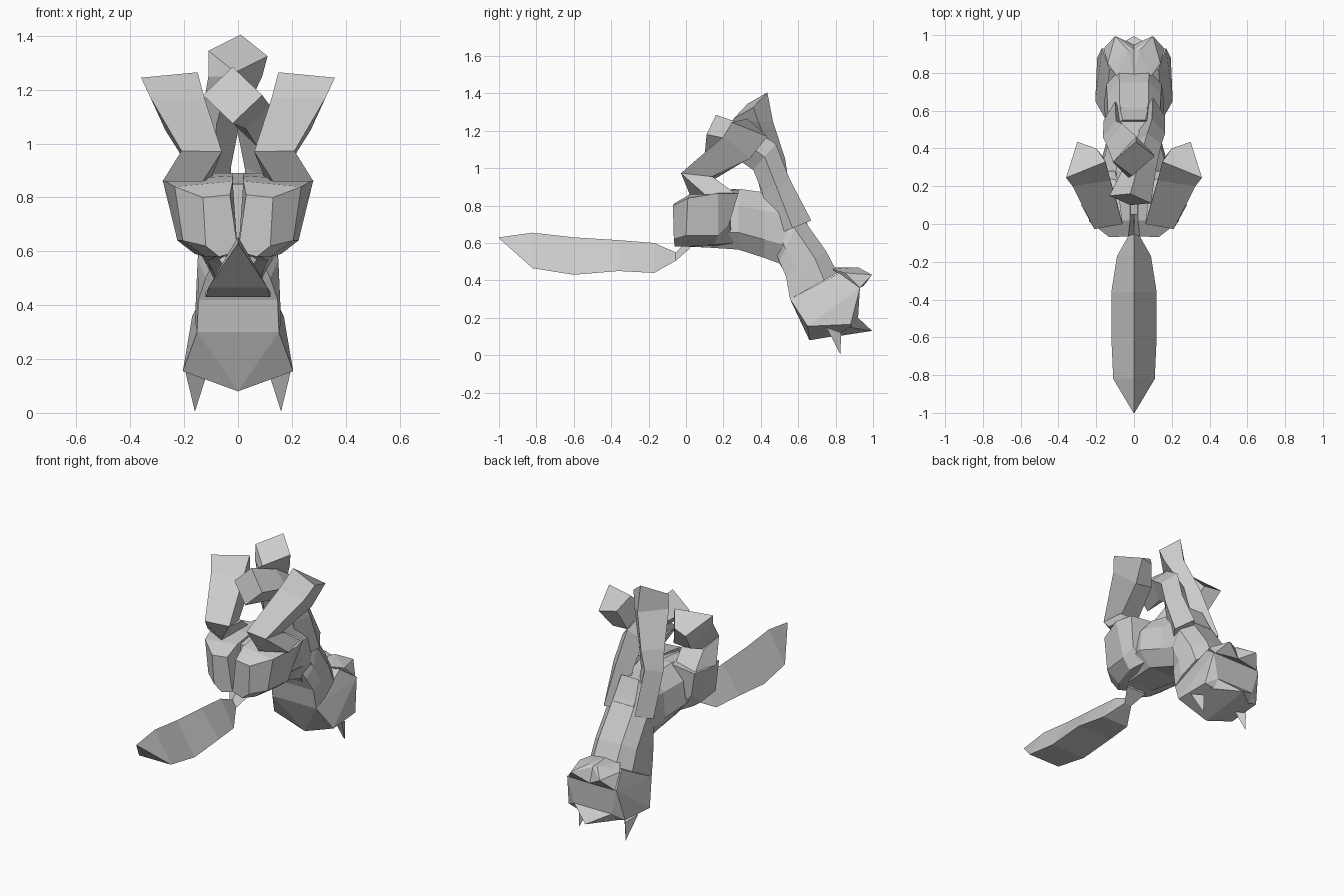
import bpy, bmesh
from mathutils import Vector


def make(name, rings, mirror=False):
    """Loft a list of equal-length point rings into a closed flat-faced mesh."""
    bm = bmesh.new()
    vs = [[bm.verts.new(p) for p in r] for r in rings]
    n = len(rings[0])
    for a, b in zip(vs, vs[1:]):
        for i in range(n):
            j = (i + 1) % n
            bm.faces.new((a[i], a[j], b[j], b[i]))
    bm.faces.new(vs[0][::-1])
    bm.faces.new(vs[-1])
    return finish(name, bm, mirror)


def hull(name, pts, mirror=False):
    bm = bmesh.new()
    for p in pts:
        bm.verts.new(p)
    bmesh.ops.convex_hull(bm, input=bm.verts[:])
    return finish(name, bm, mirror)


def finish(name, bm, mirror):
    bmesh.ops.remove_doubles(bm, verts=bm.verts[:], dist=0.001)
    bmesh.ops.recalc_face_normals(bm, faces=bm.faces[:])
    me = bpy.data.meshes.new(name)
    bm.to_mesh(me)
    bm.free()
    ob = bpy.data.objects.new(name, me)
    bpy.context.collection.objects.link(ob)
    if mirror:
        m = ob.modifiers.new("mirror", 'MIRROR')
        m.use_mirror_merge = False
    return ob


def body_ring(y0, z0, y1, z1, w, f=0.6, g=0.5):
    """Octagon across the midline from (y0,z0) to (y1,z1)."""
    half = [(0, f), (.28, 1), (.72, .92), (1, g)]
    pts = [(w * k, y0 + (y1 - y0) * t, z0 + (z1 - z0) * t) for t, k in half]
    return pts + [(-x, y, z) for x, y, z in reversed(pts)]


def limb(name, path):
    """Four-sided limb; every station is centre, side vector, depth vector."""
    rings = []
    for c, s, d in path:
        c, s, d = Vector(c), Vector(s), Vector(d)
        rings.append([c + s, c + d, c - s, c - d])
    make(name, rings)


# Tail: triangular section with a top ridge
tail = [(-1, .63, .625, .003), (-.82, .655, .465, .11), (-.6, .63, .43, .12),
        (-.36, .615, .45, .12), (-.17, .60, .44, .09), (-.055, .55, .505, .025),
        (.02, .62, .57, .07)]
make("tail", [[(0, y, t), (w, y, b), (-w, y, b)] for y, t, b, w in tail])

# Torso
make("torso", [body_ring(*s) for s in [
    (.05, .58, .05, .85, .14), (.28, .565, .28, .89, .19), (.42, .52, .42, .87, .15),
    (.5, .49, .55, .86, .14), (.53, .44, .62, .74, .14)]])

# Neck and head, hanging down at the back
make("head", [body_ring(*s) for s in [
    (.46, .60, .55, .88, .12), (.5, .50, .615, .745, .15, .8), (.535, .42, .75, .555, .155, .95),
    (.556, .3, .81, .44, .16, .95)]])
hull("face", [(s * x, y, z) for s in (1, -1) for x, y, z in [
    (.152, .556, .3), (.205, .65, .155), (.195, .88, .165), (.17, .93, .36),
    (.155, .8, .36), (.13, .82, .44), (.13, .92, .2), (0, .66, .08), (0, .9, .12)]])
hull("chin_point", [(0, .995, .13), (.13, .92, .2), (-.13, .92, .2), (.15, .87, .15),
                    (-.15, .87, .15), (0, .8, .1)])
hull("brow", [(.09, .78, .46), (.14, .85, .44), (.1, .995, .43), (.03, .92, .47),
              (.16, .93, .36), (0, .95, .37), (0, .92, .46), (0, .79, .47)], True)
hull("ear", [(.16, .825, .005), (.195, .75, .15), (.12, .78, .13), (.16, .83, .12)], True)

# Thighs
make("thigh", [
    [(0, -.055, .6), (.07, -.06, .58), (.12, -.065, .62), (.13, -.07, .8), (.03, -.065, .81)],
    [(0, -.01, .58), (.12, 0, .58), (.205, 0, .64), (.235, .01, .84), (.02, .02, .86)],
    [(0, .15, .575), (.16, .15, .59), (.225, .17, .64), (.28, .17, .865), (.02, .15, .88)],
    [(0, .28, .57), (.14, .26, .6), (.2, .23, .7), (.255, .28, .865), (.02, .28, .89)]], True)

# Shins
make("shin", [
    [(.13, .02, .86), (.28, .1, .86), (.25, .27, .86), (.10, .25, .87)],
    [(.06, 0, .97), (.21, -.027, .973), (.22, .14, .955), (.08, .16, .94)]], True)

# Feet, soles turned forward
make("foot", [
    [(.06, .0, .97), (.21, -.027, .973), (.21, .14, .955), (.10, .15, .94)],
    [(.125, .23, 1.17), (.325, .2, 1.17), (.27, .34, 1.05), (.16, .35, 1.06)],
    [(.15, .33, 1.265), (.36, .245, 1.245), (.30, .435, 1.17), (.2, .4, 1.18)]], True)

# Arms, raised and bent so both hands reach the midline
limb("left_arm", [
    ((-.10, .55, .66), (.06, 0, 0), (0, .1, .04)),
    ((-.095, .47, .92), (.07, .01, 0), (0, .075, .03)),
    ((-.07, .44, 1.06), (.075, .02, .01), (.01, .09, -.01)),
    ((-.01, .355, 1.25), (.10, .03, 0), (.02, .11, .0)),
    ((0, .345, 1.335), (.11, .015, -.01), (.01, .09, .07))])
limb("right_arm", [
    ((.10, .57, .68), (.065, 0, 0), (0, -.1, -.04)),
    ((.095, .48, .91), (.07, .0, 0), (0, -.075, -.03)),
    ((.07, .42, 1.06), (.075, .0, 0), (0, -.06, -.07)),
    ((.03, .30, 1.14), (.09, .01, .0), (0, -.035, -.085)),
    ((-.02, .13, 1.18), (.11, -.02, 0), (0, -.03, -.105))])
